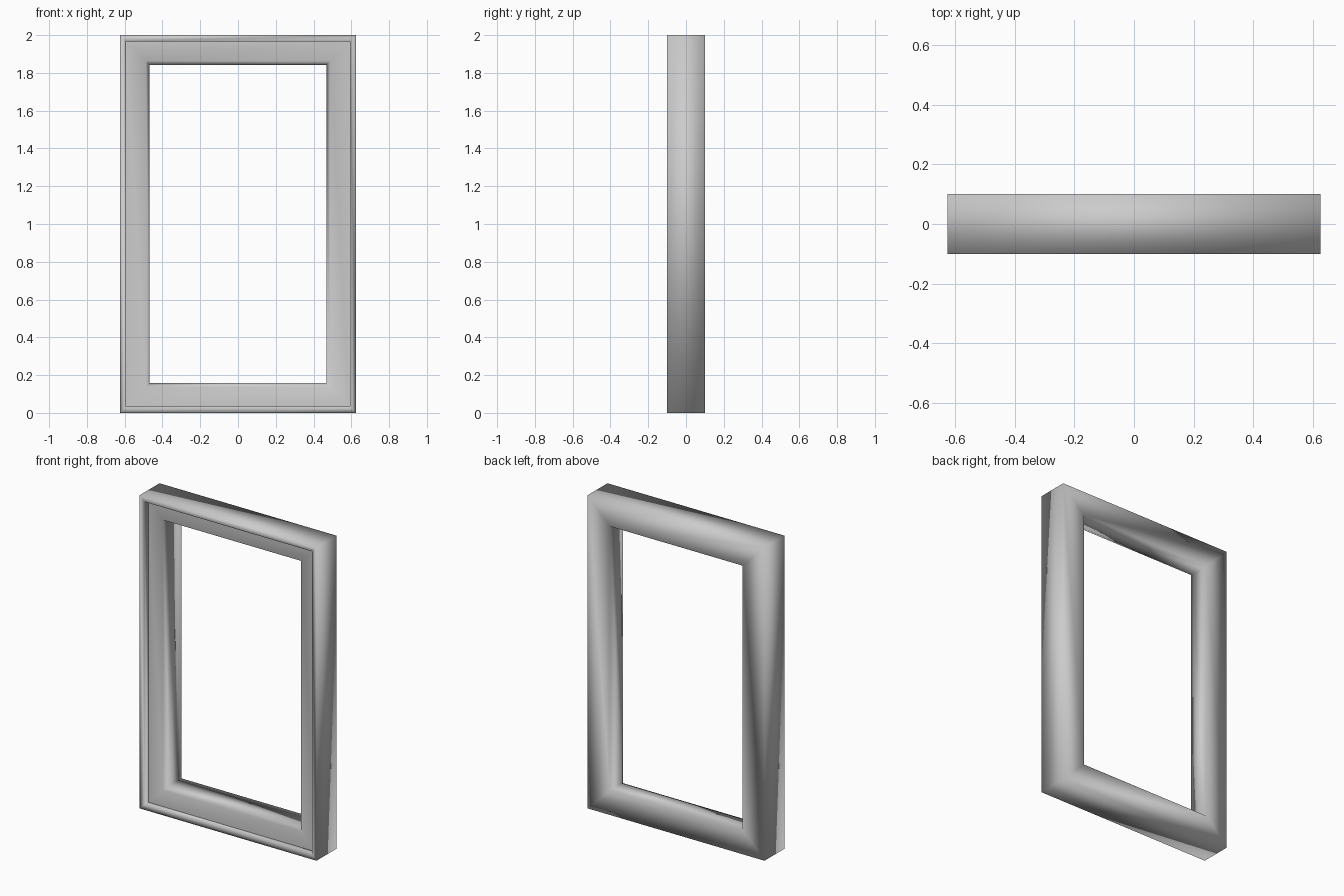
import bpy, bmesh

if "Cube" in bpy.data.objects:
    bpy.data.objects.remove(bpy.data.objects["Cube"])

HALF_W, HEIGHT = 0.625, 2.0

# Cross-section: (inset from outer edge, y), going round from the outer back edge
profile = [
    (0.0, 0.10),      # outer back edge
    (0.0, -0.10),     # outer front edge
    (0.033, -0.10),   # inner edge of the raised rim
    (0.033, -0.06),   # foot of the rim, start of recessed face
    (0.137, -0.06),   # recessed face, start of the chamfer
    (0.157, -0.02),   # chamfer into the opening
    (0.157, 0.10),    # opening back edge
]
SHARP = 3             # crisp line where rim meets recessed face

bm = bmesh.new()


def ring(inset, y):
    x = HALF_W - inset
    corners = [(-x, inset), (x, inset), (x, HEIGHT - inset), (-x, HEIGHT - inset)]
    return [bm.verts.new((cx, y, cz)) for cx, cz in corners]


# Mitred sweep of the profile round the rectangle
rings = [ring(*p) for p in profile]
n = len(rings)
for i in range(n):
    a, b = rings[i], rings[(i + 1) % n]
    for k in range(4):
        j = (k + 1) % 4
        bm.faces.new((a[k], a[j], b[j], b[k])).smooth = True
for k in range(4):
    bm.edges.get((rings[SHARP][k], rings[SHARP][(k + 1) % 4])).smooth = False
bmesh.ops.recalc_face_normals(bm, faces=bm.faces)

mesh = bpy.data.meshes.new("window_frame")
bm.to_mesh(mesh)
bm.free()
frame = bpy.data.objects.new("window_frame", mesh)
bpy.context.collection.objects.link(frame)
